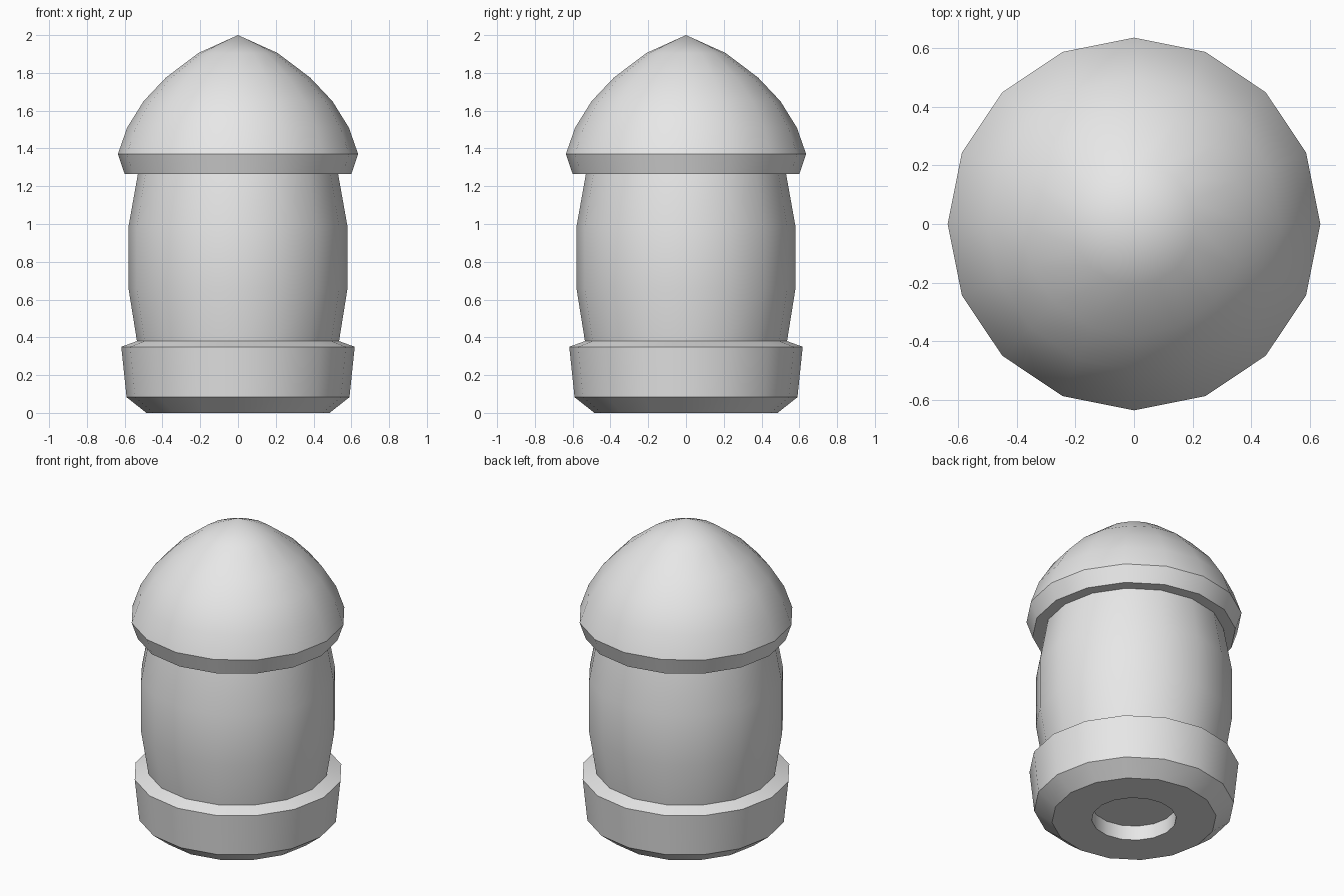
import bpy, bmesh
from math import radians, tau
from mathutils import Matrix

SIDES = 16

if "Cube" in bpy.data.objects:
    bpy.data.objects.remove(bpy.data.objects["Cube"])

# Single plain grey
grey = bpy.data.materials.new("plain_grey")
grey.use_nodes = True
colour = (0.8, 0.8, 0.8, 1)
grey.diffuse_color = colour
grey.node_tree.nodes["Principled BSDF"].inputs["Base Color"].default_value = colour


def lathe(name, profile):
    """Revolve a (radius, height) profile around z."""
    bm = bmesh.new()
    verts = [bm.verts.new((r, 0, z)) for r, z in profile]
    edges = [bm.edges.new(pair) for pair in zip(verts, verts[1:])]
    bmesh.ops.spin(bm, geom=verts + edges, cent=(0, 0, 0), axis=(0, 0, 1),
                   angle=tau, steps=SIDES, use_merge=False, use_duplicate=False)
    bmesh.ops.remove_doubles(bm, verts=bm.verts, dist=0.0005)
    # Profiles run bottom to top, so the outer walls must face away from the axis
    bm.normal_update()
    wall = max(bm.faces, key=lambda f: f.calc_center_median().xy.length)
    if wall.normal.xy.dot(wall.calc_center_median().xy) < 0:
        bmesh.ops.reverse_faces(bm, faces=bm.faces)
    mesh = bpy.data.meshes.new(name)
    bm.to_mesh(mesh)
    bm.free()
    mesh.materials.append(grey)
    obj = bpy.data.objects.new(name, mesh)
    bpy.context.collection.objects.link(obj)
    bpy.ops.object.select_all(action='DESELECT')
    obj.select_set(True)
    bpy.context.view_layer.objects.active = obj
    bpy.ops.object.shade_smooth_by_angle(angle=radians(30))
    return obj


# Flared foot with a round socket underneath
lathe("base", [(0, 0.095), (0.25, 0.095), (0.25, 0), (0.485, 0),
               (0.59, 0.083), (0.618, 0.35), (0.535, 0.38)])

# Barrel-shaped middle
lathe("body", [(0.535, 0.38), (0.58, 0.66), (0.58, 0.985), (0.53, 1.265)])

# Overhanging pointed dome
lathe("cap", [(0.53, 1.265), (0.6, 1.265), (0.636, 1.37), (0.587, 1.51),
              (0.5, 1.65), (0.382, 1.775), (0.21, 1.905), (0, 2)])
